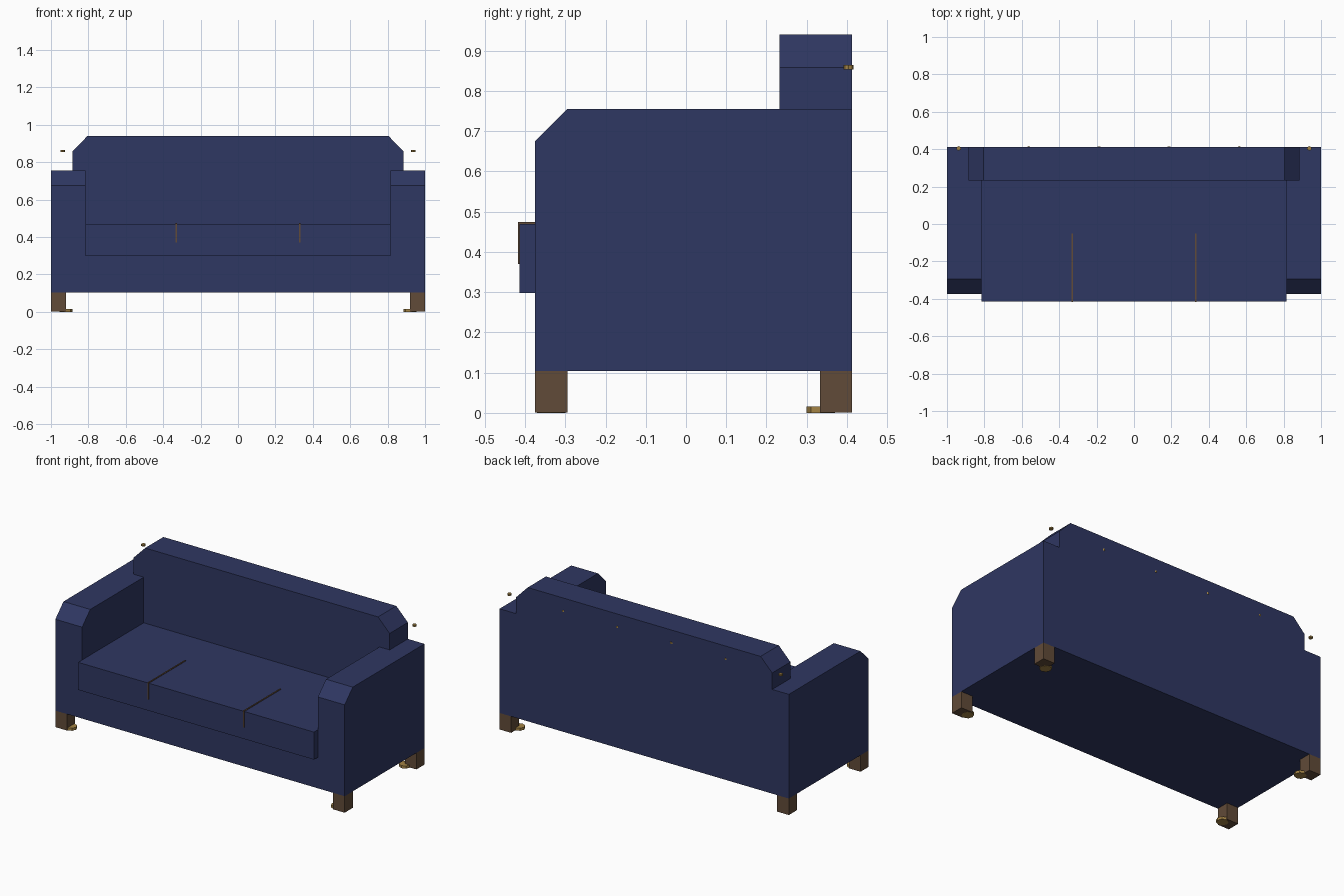
import bpy
import bmesh
from mathutils import Vector

cube = bpy.data.objects.get("Cube")
if cube:
    bpy.data.objects.remove(cube, do_unlink=True)


def material(name, rgb):
    mat = bpy.data.materials.new(name)
    mat.use_nodes = True
    colour = (*rgb, 1.0)
    mat.diffuse_color = colour
    mat.node_tree.nodes["Principled BSDF"].inputs["Base Color"].default_value = colour
    return mat


NAVY = material("navy fabric", (0.028, 0.038, 0.122))
WOOD = material("brown wood", (0.12, 0.07, 0.04))
BRASS = material("brass", (0.37, 0.23, 0.06))


def finish(name, bm, mat):
    bmesh.ops.recalc_face_normals(bm, faces=bm.faces)
    mesh = bpy.data.meshes.new(name)
    bm.to_mesh(mesh)
    bm.free()
    mesh.materials.append(mat)
    obj = bpy.data.objects.new(name, mesh)
    bpy.context.scene.collection.objects.link(obj)
    return obj


def extrude(name, points, offset, mat):
    """Solid made by sweeping a flat outline along an offset."""
    bm = bmesh.new()
    face = bm.faces.new([bm.verts.new(p) for p in points])
    swept = bmesh.ops.extrude_face_region(bm, geom=[face])["geom"]
    verts = [v for v in swept if isinstance(v, bmesh.types.BMVert)]
    bmesh.ops.translate(bm, verts=verts, vec=Vector(offset))
    return finish(name, bm, mat)


def box(name, low, high, mat):
    (x0, y0, z0), (x1, y1, z1) = low, high
    base = [(x0, y0, z0), (x1, y0, z0), (x1, y1, z0), (x0, y1, z0)]
    return extrude(name, base, (0, 0, z1 - z0), mat)


def disc(name, centre, radius, height, mat):
    bm = bmesh.new()
    bmesh.ops.create_cone(bm, cap_ends=True, segments=8, radius1=radius,
                          radius2=radius, depth=height)
    bmesh.ops.translate(bm, verts=bm.verts, vec=Vector(centre))
    return finish(name, bm, mat)


FRONT, BACK, BACK_FACE = -0.375, 0.413, 0.233
BOTTOM, ARM_TOP, ARM_IN = 0.104, 0.755, 0.815
SIDES = (("left", 1), ("right", -1))

# Base and projecting seat cushion
box("seat_base", (-ARM_IN, FRONT, BOTTOM), (ARM_IN, BACK_FACE, 0.298), NAVY)
box("seat_cushion", (-ARM_IN, -0.414, 0.298), (ARM_IN, BACK_FACE, 0.47), NAVY)

# Backrest with stepped, chamfered outline
half = [(ARM_IN, BOTTOM), (ARM_IN, ARM_TOP), (0.885, ARM_TOP),
        (0.885, 0.858), (0.805, 0.94)]
outline = half + [(-x, z) for x, z in reversed(half)]
extrude("backrest", [(x, BACK_FACE, z) for x, z in outline],
        (0, BACK - BACK_FACE, 0), NAVY)

# Arms with chamfered front edge
arm = [(FRONT, BOTTOM), (BACK, BOTTOM), (BACK, ARM_TOP),
       (FRONT + 0.08, ARM_TOP), (FRONT, ARM_TOP - 0.08)]
for side, s in SIDES:
    extrude(side + "_arm", [(s * ARM_IN, y, z) for y, z in arm],
            (s * (1 - ARM_IN), 0, 0), NAVY)

    # Cushion divider strip
    box(side + "_cushion_seam", (s * 0.33 - 0.004, -0.418, 0.37),
        (s * 0.33 + 0.004, -0.05, 0.474), WOOD)

    # Legs with brass feet at their inner sides
    for end, y, foot_y in (("front", FRONT, -0.335), ("back", BACK - 0.08, 0.335)):
        x0, x1 = sorted((s * 0.92, s))
        box(f"{end}_{side}_leg", (x0, y, 0.001), (x1, y + 0.08, BOTTOM), WOOD)
        disc(f"{end}_{side}_foot", (s * 0.92, foot_y, 0.008), 0.035, 0.016, BRASS)

# Row of brass studs along the back
for i in range(6):
    disc(f"back_stud_{i + 1}", (-0.9375 + i * 0.375, 0.404, 0.859),
         0.012, 0.011, BRASS)
